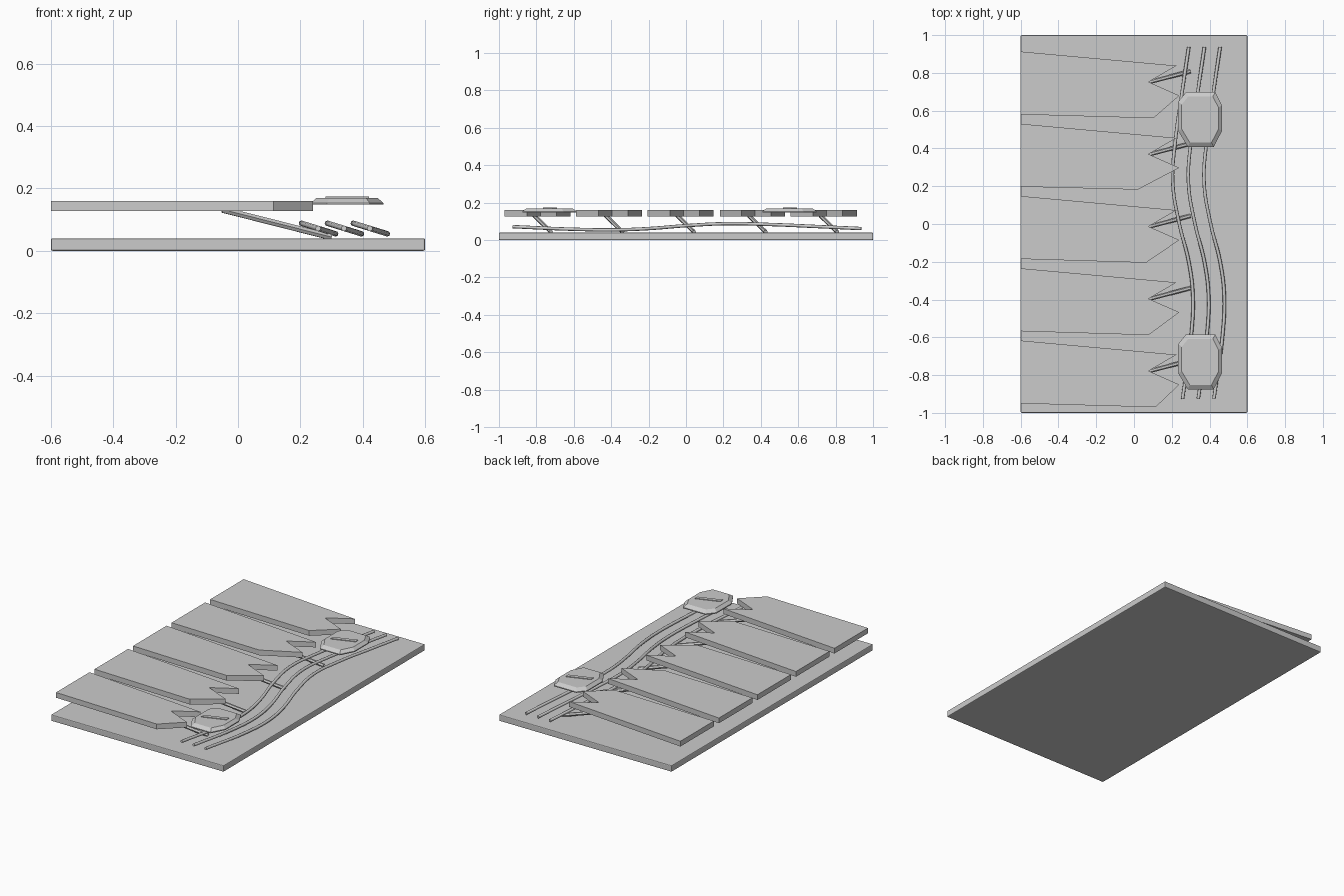
import bpy, bmesh
from mathutils import Vector

if "Cube" in bpy.data.objects:
    bpy.data.objects.remove(bpy.data.objects["Cube"])


def material(name, value):
    m = bpy.data.materials.new(name)
    m.diffuse_color = (value, value, value, 1)
    m.use_nodes = True
    m.node_tree.nodes["Principled BSDF"].inputs["Base Color"].default_value = m.diffuse_color
    return m


GREY = material("plain grey", 0.6)


def add_object(name, data):
    ob = bpy.data.objects.new(name, data)
    bpy.context.collection.objects.link(ob)
    data.materials.append(GREY)
    return ob


def loft(name, rings, bevel=0):
    """Closed solid through rings of matching 3D points, bottom to top."""
    bm = bmesh.new()
    vs = [[bm.verts.new(p) for p in ring] for ring in rings]
    n = len(vs[0])
    for a, b in zip(vs, vs[1:]):
        for i in range(n):
            j = (i + 1) % n
            bm.faces.new((a[i], a[j], b[j], b[i]))
    bm.faces.new(vs[0][::-1])
    bm.faces.new(vs[-1])
    bmesh.ops.recalc_face_normals(bm, faces=bm.faces)
    me = bpy.data.meshes.new(name)
    bm.to_mesh(me)
    bm.free()
    ob = add_object(name, me)
    if bevel:
        mod = ob.modifiers.new("bevel", 'BEVEL')
        mod.width, mod.segments = bevel, 2
    return ob


def slab(name, outline, z0, z1, bevel=0):
    return loft(name, [[(x, y, z) for x, y in outline] for z in (z0, z1)], bevel)


def tube(name, points, radius, kind='NURBS', sides=1):
    cu = bpy.data.curves.new(name, 'CURVE')
    cu.dimensions = '3D'
    cu.bevel_depth, cu.bevel_resolution = radius, sides
    cu.use_fill_caps = True
    if kind == 'BEZIER':
        sp = cu.splines.new('BEZIER')
        sp.bezier_points.add(len(points) - 1)
        for bp, p in zip(sp.bezier_points, points):
            bp.co = p
            bp.handle_left_type = bp.handle_right_type = 'AUTO'
        sp.resolution_u = 6
    else:
        sp = cu.splines.new('POLY')
        sp.points.add(len(points) - 1)
        for sp_pt, p in zip(sp.points, points):
            sp_pt.co = (*p, 1)
    sp.use_smooth = kind == 'BEZIER'
    return add_object(name, cu)


# base board
slab("base_board", [(-.6, -1), (.6, -1), (.6, 1), (-.6, 1)], 0, .04, .005)

# notched upper plates, each carried by a sloping strut
CORNERS = [(.103, .56), (.02, .182), (.064, -.205), (.077, -.588), (.114, -.97)]
PITCH = .3825
for i, corner in enumerate(CORNERS):
    d = -PITCH * i
    outline = [(-.6, .58 + d), corner, (.24, .68 + d), (.077, .752 + d),
               (.225, .838 + d), (-.6, .913 + d)]
    slab(f"notched_plate_{i + 1}", outline, .127, .16)
    tube(f"strut_{i + 1}", [(-.05, .717 + d, .132), (.298, .808 + d, .044)],
         .011, 'POLY')

# three parallel wavy cables, height falling as they swing outward
PATH = [(.29, .937), (.255, .7), (.22, .45), (.205, .22), (.24, 0),
        (.29, -.2), (.312, -.38), (.302, -.6), (.257, -.926)]
for i in range(3):
    pts = [(x + .083 * i, y, .088 - .31 * (x - .205)) for x, y in PATH]
    tube(f"cable_{i + 1}", pts, .009, 'BEZIER', 2)

# chamfered eight-sided pods with a slanted raised strip
POD = [(-.065, -.145), (.072, -.145), (.116, -.06), (.116, .075),
       (.08, .145), (-.075, .145), (-.116, .095), (-.116, -.06)]
for i, cy in enumerate((.553, -.73)):
    c = Vector((.35, cy, 0))
    rings = [[c + Vector((x * k, y * k, z)) for x, y in POD]
             for k, z in ((1, .148), (1, .154), (.84, .17))]
    loft(f"pod_{i + 1}", rings)
    strip = [(-.07, -.035), (.07, .015), (.07, .04), (-.07, -.01)]
    slab(f"pod_strip_{i + 1}", [(c.x + x, cy + y) for x, y in strip], .168, .174)
